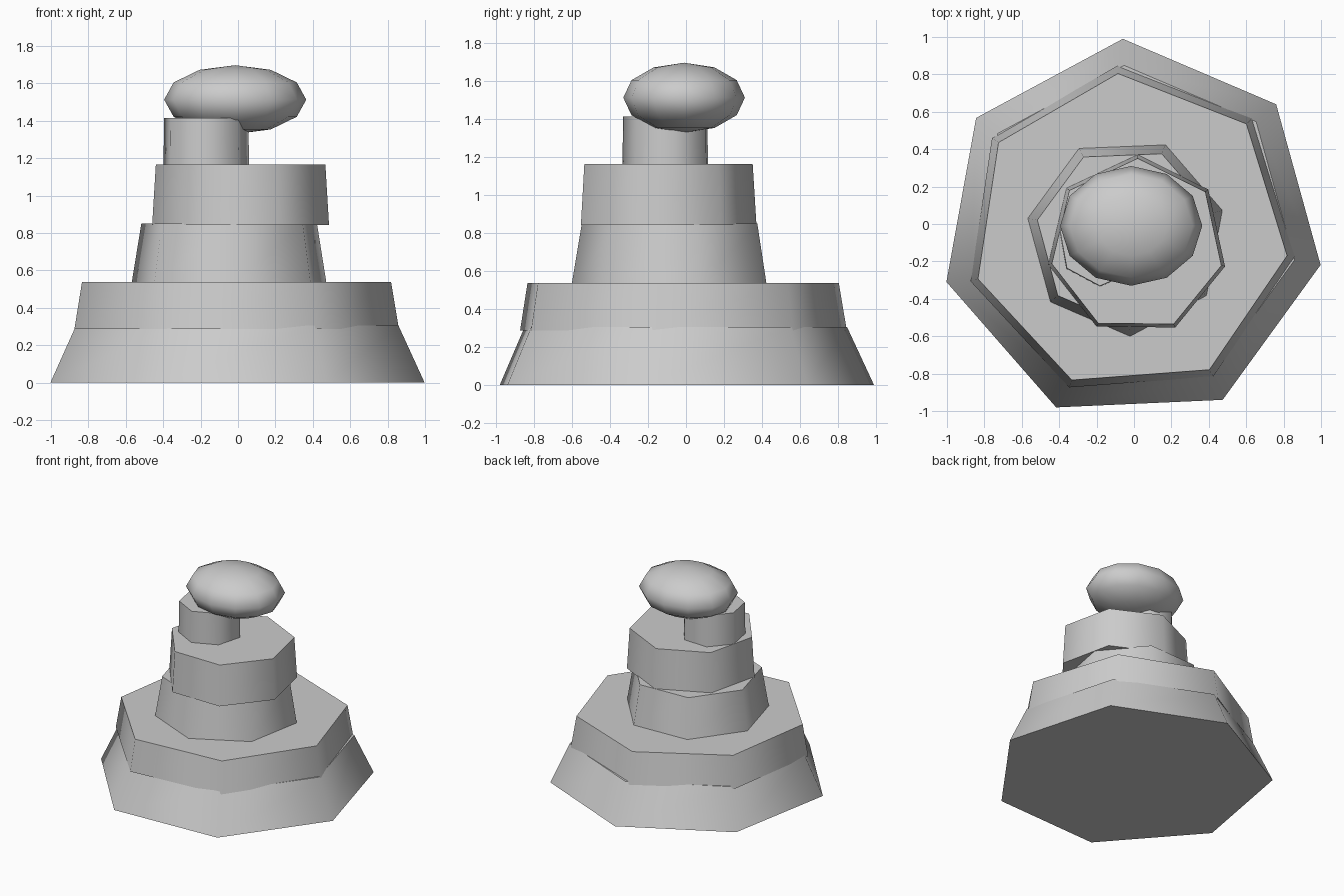
import bpy, bmesh, math

SIDES = 7

cube = bpy.data.objects.get("Cube")
if cube:
    bpy.data.objects.remove(cube, do_unlink=True)

# One plain grey stone for everything
stone = bpy.data.materials.new("grey_stone")
stone.use_nodes = True
GREY = (0.6, 0.6, 0.6, 1.0)
stone.diffuse_color = GREY
stone.node_tree.nodes["Principled BSDF"].inputs["Base Color"].default_value = GREY


def finish(name, bm, smooth_angle):
    """Turn a bmesh into a shaded, coloured object."""
    bmesh.ops.recalc_face_normals(bm, faces=bm.faces)
    for face in bm.faces:
        face.smooth = True
    mesh = bpy.data.meshes.new(name)
    bm.to_mesh(mesh)
    bm.free()
    mesh.set_sharp_from_angle(angle=math.radians(smooth_angle))
    mesh.materials.append(stone)
    obj = bpy.data.objects.new(name, mesh)
    bpy.context.collection.objects.link(obj)
    return obj


def tier(name, centre, turn, low, high):
    """Tapered seven-sided block; low and high are (radius, z)."""
    bm = bmesh.new()
    rings = []
    for radius, z in (low, high):
        ring = []
        for i in range(SIDES):
            a = math.radians(turn) + math.tau * i / SIDES
            ring.append(bm.verts.new((centre[0] + radius * math.cos(a),
                                      centre[1] + radius * math.sin(a), z)))
        rings.append(ring)
        bm.faces.new(ring)
    bottom, top = rings
    for i in range(SIDES):
        j = (i + 1) % SIDES
        bm.faces.new((bottom[i], bottom[j], top[j], top[i]))
    # Sides blend softly, rims stay crisp
    return finish(name, bm, 60)


# Stacked tiers, each a little turned and shifted
tier("base_tier", (-0.013, -0.036), 92.6, (1.027, 0.0), (0.885, 0.305))
tier("second_tier", (-0.022, -0.043), 94.3, (0.892, 0.287), (0.85, 0.537))
tier("third_tier", (-0.043, -0.067), 15.2, (0.535, 0.53), (0.482, 0.85))
tier("fourth_tier", (0.015, -0.114), 89.4, (0.485, 0.842), (0.465, 1.165))
tier("neck_tier", (-0.172, -0.1), -92.5, (0.235, 1.16), (0.231, 1.415))

# Flattened round cap stone
bm = bmesh.new()
bmesh.ops.create_uvsphere(bm, u_segments=12, v_segments=6, radius=1.0)
bmesh.ops.scale(bm, vec=(0.38, 0.32, 0.184), verts=bm.verts)
bmesh.ops.translate(bm, vec=(-0.015, -0.01, 1.513), verts=bm.verts)
finish("cap_stone", bm, 180)
